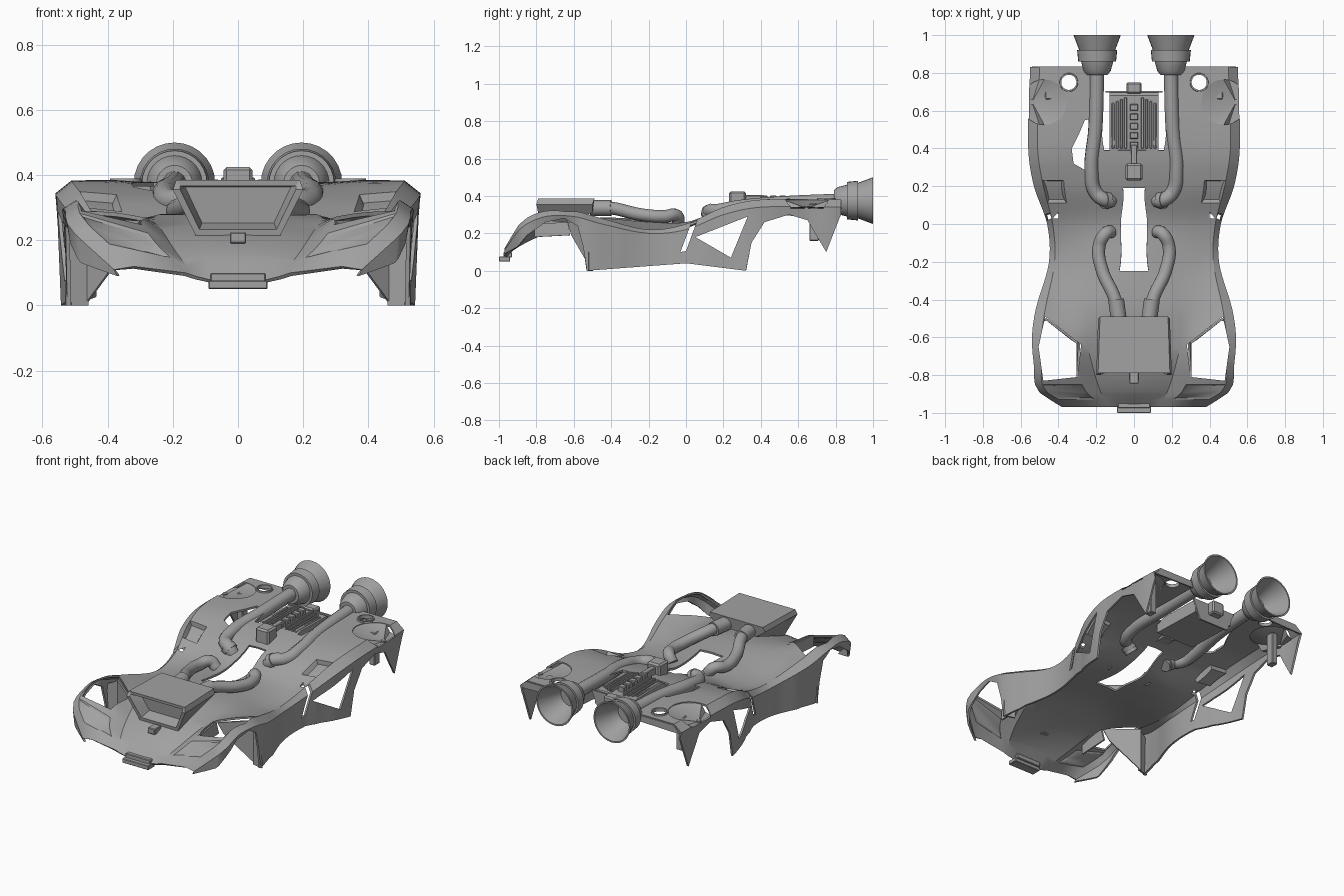
import bpy, bmesh, math
from mathutils import Vector, Matrix

old = bpy.data.objects.get("Cube")
if old:
    bpy.data.objects.remove(old)

grey = bpy.data.materials.new("body grey")
grey.use_nodes = True
colour = (0.36, 0.36, 0.36, 1)
grey.diffuse_color = colour
grey.node_tree.nodes["Principled BSDF"].inputs["Base Color"].default_value = colour
SIDES = ((1, "left"), (-1, "right"))


def make(name, bm, recalc=True):
    """Turn a bmesh into a named object with the body material."""
    if recalc:
        bmesh.ops.recalc_face_normals(bm, faces=bm.faces)
    mesh = bpy.data.meshes.new(name)
    bm.to_mesh(mesh)
    bm.free()
    mesh.materials.append(grey)
    obj = bpy.data.objects.new(name, mesh)
    bpy.context.collection.objects.link(obj)
    return obj


def apply_all(obj):
    """Bake modifiers into the mesh."""
    graph = bpy.context.evaluated_depsgraph_get()
    obj.data = bpy.data.meshes.new_from_object(obj.evaluated_get(graph))
    obj.modifiers.clear()


def box(name, low, high, bevel=0.004):
    low, high = Vector(low), Vector(high)
    bm = bmesh.new()
    bmesh.ops.create_cube(bm, size=1)
    bmesh.ops.scale(bm, vec=high - low, verts=bm.verts)
    bmesh.ops.translate(bm, vec=(low + high) / 2, verts=bm.verts)
    bmesh.ops.bevel(bm, geom=bm.edges[:], offset=bevel, segments=1, affect='EDGES')
    return make(name, bm)


def prism(name, outline, axis, low, high):
    """Extrude a flat outline along x or z."""
    bm = bmesh.new()
    place = (lambda a, b: (low, a, b)) if axis == 'x' else (lambda a, b: (a, b, low))
    face = bm.faces.new([bm.verts.new(place(a, b)) for a, b in outline])
    moved = bmesh.ops.extrude_face_region(bm, geom=[face])["geom"]
    shift = Vector((high - low, 0, 0)) if axis == 'x' else Vector((0, 0, high - low))
    for v in moved:
        if isinstance(v, bmesh.types.BMVert):
            v.co += shift
    return make(name, bm)


def panel(name, points, thick=0.01):
    bm = bmesh.new()
    bm.faces.new([bm.verts.new(p) for p in points])
    obj = make(name, bm)
    solid = obj.modifiers.new("thickness", 'SOLIDIFY')
    solid.thickness, solid.offset = thick, 0
    apply_all(obj)


def circle(cx, cy, r, n=28):
    return [(cx + r * math.cos(math.tau * i / n), cy + r * math.sin(math.tau * i / n)) for i in range(n)]


def lathe(name, profile, centre, axis='y', steps=28):
    """Spin (radius, distance) pairs round an axis."""
    bm = bmesh.new()
    verts = [bm.verts.new((r, 0, d)) for r, d in profile]
    edges = [bm.edges.new(pair) for pair in zip(verts, verts[1:])]
    bmesh.ops.spin(bm, geom=verts + edges, cent=(0, 0, 0), axis=(0, 0, 1), angle=math.tau, steps=steps)
    bmesh.ops.remove_doubles(bm, verts=bm.verts, dist=0.0005)
    turn = Matrix.Rotation(-math.pi / 2, 4, 'X') if axis == 'y' else Matrix()
    bmesh.ops.transform(bm, matrix=Matrix.Translation(centre) @ turn, verts=bm.verts)
    return make(name, bm)


def pipe(name, points, radius):
    curve = bpy.data.curves.new(name, 'CURVE')
    curve.dimensions, curve.bevel_depth = '3D', radius
    curve.bevel_resolution, curve.resolution_u, curve.use_fill_caps = 4, 8, True
    spline = curve.splines.new('BEZIER')
    spline.bezier_points.add(len(points) - 1)
    for bp, p in zip(spline.bezier_points, points):
        bp.co = p
        bp.handle_left_type = bp.handle_right_type = 'AUTO'
    temp = bpy.data.objects.new(name, curve)
    bpy.context.collection.objects.link(temp)
    graph = bpy.context.evaluated_depsgraph_get()
    mesh = bpy.data.meshes.new_from_object(temp.evaluated_get(graph))
    bpy.data.objects.remove(temp)
    mesh.materials.clear()
    mesh.materials.append(grey)
    bpy.context.collection.objects.link(bpy.data.objects.new(name, mesh))


def sample(keys, values, t, smooth=True):
    """Interpolate values over keys, with eased tangents when smooth."""
    i = max(k for k in range(len(keys) - 1) if k == 0 or keys[k] <= t)
    span = keys[i + 1] - keys[i]
    u = (t - keys[i]) / span
    if not smooth:
        return values[i] + u * (values[i + 1] - values[i])

    def slope(k):
        a, b = max(k - 1, 0), min(k + 1, len(keys) - 1)
        return (values[b] - values[a]) / (keys[b] - keys[a]) * span
    return ((2*u**3 - 3*u*u + 1) * values[i] + (u**3 - 2*u*u + u) * slope(i)
            + (3*u*u - 2*u**3) * values[i + 1] + (u**3 - u*u) * slope(i + 1))


# Body shell: lengthwise lines from the cockpit rim out to the shoulder edge
KEYS = [-.97, -.88, -.75, -.6, -.45, -.2, 0, .2, .4, .83]
rim = ([.09, .1, .14, .14, .12, .07, .07, .06, .16, .17], [.08, .16, .22, .26, .28, .27, .26, .33, .37, .38])
ridge = ([.13, .18, .22, .25, .24, .2, .2, .22, .26, .26], [.09, .15, .21, .26, .28, .26, .26, .33, .37, .38])
valley = ([.16, .26, .3, .3, .33, .34, .34, .37, .38, .38], [.1, .2, .27, .27, .25, .22, .24, .33, .38, .38])
crest = ([.32, .47, .49, .49, .47, .42, .43, .48, .51, .5], [.12, .26, .32, .32, .28, .22, .25, .34, .38, .38])
edge = ([.38, .51, .53, .54, .52, .45, .46, .53, .56, .55], [.11, .23, .29, .29, .25, .2, .22, .3, .34, .34])
# Lower edge with both wheel arches
ARCH_Y = [-.97, -.9, -.85, -.75, -.65, -.58, -.55, -.53, 0, .32, .35, .42, .55, .65, .69, .75, .82, .83]
ARCH_Z = [.09, .13, .19, .26, .28, .24, .13, 0, .04, 0, .15, .26, .3, .27, .2, .1, .28, .3]
stations = sorted(set([round(-.97 + .04 * k, 2) for k in range(46)] + ARCH_Y))
bm = bmesh.new()
rows = []
for y in stations:
    half = [(sample(KEYS, xs, y), sample(KEYS, zs, y)) for xs, zs in (rim, ridge, valley, crest, edge)]
    lip = min(sample(ARCH_Y, ARCH_Z, y, False), half[-1][1] - .01)
    half.append((half[-1][0] - .01 + .01 * (-.4 < y < .1), lip))
    full = [(-x, z) for x, z in reversed(half)] + [(0, half[0][1] + .004)] + half
    rows.append([bm.verts.new((x, y, z)) for x, z in full])
lamps, vents = [], []
for a, b in zip(rows, rows[1:]):
    y = (a[0].co.y + b[0].co.y) / 2
    for j in range(len(a) - 1):
        if j in (5, 6) and (-.25 < y < .2 or y > .37):
            continue  # cockpit and engine openings
        face = bm.faces.new((a[j], a[j + 1], b[j + 1], b[j]))
        if j in (2, 9):
            if -.94 < y < -.85:
                lamps.append(face)
            elif .1 < y < .24:
                vents.append(face)
bm.normal_update()
bmesh.ops.inset_region(bm, faces=lamps, thickness=.014, depth=-.006)
bmesh.ops.inset_region(bm, faces=vents, thickness=.014, depth=-.025)
shell = make("body_shell", bm, recalc=False)
solid = shell.modifiers.new("thickness", 'SOLIDIFY')
solid.thickness, solid.offset = .012, -1
apply_all(shell)

# Openings: wheel tops, side slots, side triangles, deck holes, round notches
cutters = [prism("deck_gap_cutter", [(-.2, .56), (-.26, .55), (-.29, .48), (-.33, .4), (-.32, .32), (-.25, .28), (-.2, .28)], 'z', .2, .5)]
for s, side in SIDES:
    wheel = [(.47, -.49), (.28, -.64), (.3, -.81), (.48, -.83), (.505, -.65)]
    cutters.append(prism("wheel_cutter", [(s * x, y) for x, y in wheel], 'z', .05, .5))
    cutters.append(prism("slot_cutter", [(-.03, .1), (0, .105), (.06, .27), (.03, .26)], 'x', s * .4, s * .65))
    cutters.append(prism("triangle_cutter", [(.05, .18), (.33, .29), (.24, .07)], 'x', s * .4, s * .65))
    cutters.append(prism("deck_hole_cutter", circle(s * .345, .75, .04), 'z', .2, .5))
    cutters.append(prism("notch_cutter", circle(s * .475, .645, .12), 'z', .333, .5))
for cutter in cutters:
    cut = shell.modifiers.new("cut", 'BOOLEAN')
    cut.operation, cut.solver, cut.object = 'DIFFERENCE', 'EXACT', cutter
    cutter.hide_render = True
apply_all(shell)
for cutter in cutters:
    bpy.data.objects.remove(cutter)

for s, side in SIDES:
    # Wheel well walls and rear lip
    panel(side + "_arch_back", [(s * .3, -.63, .26), (s * .33, -.61, .19), (s * .47, -.5, 0), (s * .47, -.5, .27)])
    panel(side + "_arch_face", [(s * .46, -.505, 0), (s * .53, -.525, 0), (s * .52, -.525, .24), (s * .46, -.505, .27)])
    panel(side + "_well_wall", [(s * .3, -.81, .25), (s * .3, -.81, .18), (s * .3, -.62, .19), (s * .29, -.63, .26)])
    panel(side + "_rear_lip", [(s * .17, .83, .375), (s * .5, .83, .375), (s * .54, .83, .33), (s * .17, .83, .34)])
    box(side + "_tail_bracket", (s * .45 - .02, .66, .16), (s * .45 + .02, .71, .36))
    # Sunken round dish and deck hole collar
    bm = bmesh.new()
    hub = bm.verts.new((s * .54, .645, .335))
    ring = [bm.verts.new((s * min(x, .555), y, .378 if x < .5 else .34)) for x, y in circle(.475, .645, .12)]
    for p, q in zip(ring, ring[1:] + ring[:1]):
        bm.faces.new((hub, p, q))
    make(side + "_dish", bm)
    lathe(side + "_dish_pin", [(0, 0), (.014, 0), (.014, .02), (0, .02)], (s * .54, .645, .325), 'z', 12)
    lathe(side + "_hole_collar", [(.04, 0), (.05, 0), (.048, .014), (.04, .014), (.04, 0)], (s * .345, .75, .375), 'z')
    # Intake pipes, exhaust pipes and nozzles
    pipe(side + "_intake_pipe", [(s * .08, -.5, .34), (s * .1, -.4, .335), (s * .17, -.24, .3), (s * .185, -.12, .29),
                                 (s * .15, -.05, .295), (s * .12, -.04, .26)], .034)
    pipe(side + "_intake_collar", [(s * .08, -.51, .335), (s * .095, -.4, .335)], .042)
    pipe(side + "_exhaust_pipe", [(s * .12, .125, .28), (s * .15, .125, .315), (s * .205, .17, .32),
                                  (s * .225, .28, .34), (s * .205, .5, .36), (s * .195, .82, .375)], .038)
    pipe(side + "_exhaust_collar", [(s * .135, .125, .3), (s * .16, .127, .317)], .045)
    lathe(side + "_nozzle", [(0, 0), (.055, 0), (.072, .02), (.085, .07), (.1, .07), (.106, .13), (.095, .13),
                             (.125, .21), (.116, .21), (.085, .12), (.062, .06), (0, .06)], (s * .195, .79, .375))
    # Engine ribs
    for k in range(4):
        x = s * (.045 + .022 * k)
        box(f"{side}_engine_rib_{k}", (x - .007, .4, .34), (x + .007, .67 - .01 * k, .392 - .005 * k), .003)

# Intake box with a recessed, tapered mouth
bm = bmesh.new()
loops = []
for y_top, y_low, low, w in ((-.8, -.77, .215, .19), (-.5, -.5, .31, .18)):
    outline = [(-.13, y_low, low), (.13, y_low, low), (w + .01, y_top, .355), (w, y_top + .01, .385), (-w, y_top + .01, .385), (-w - .01, y_top, .355)]
    loops.append([bm.verts.new(p) for p in outline])
front = bm.faces.new(loops[0])
bm.faces.new(loops[1])
for i in range(6):
    j = (i + 1) % 6
    bm.faces.new((loops[0][i], loops[0][j], loops[1][j], loops[1][i]))
bmesh.ops.recalc_face_normals(bm, faces=bm.faces)
bmesh.ops.inset_region(bm, faces=[front], thickness=.022, depth=0)
bmesh.ops.inset_region(bm, faces=[front], thickness=.015, depth=-.07)
make("intake_box", bm)

# Nose
box("nose_plate", (-.09, -1, .05), (.09, -.94, .076), .003)
box("nose_block", (-.085, -.975, .07), (.085, -.93, .1))
box("hood_latch", (-.025, -.845, .19), (.025, -.78, .225))

# Engine block, centre blocks, scoop and tail cap
prism("engine_block", [(.36, .3), (.36, .36), (.42, .375), (.68, .37), (.7, .35), (.7, .29)], 'x', -.13, .13)
panel("engine_back_plate", [(-.15, .7, .37), (.15, .7, .37), (.1, .7, .25), (-.1, .7, .25)])
for k in range(5):
    box(f"engine_centre_block_{k}", (-.022, .4 + .05 * k, .36), (.022, .435 + .05 * k, .402))
box("engine_scoop", (-.045, .23, .33), (.045, .32, .425), .01)
box("engine_spine", (-.016, .31, .36), (.016, .42, .405))
box("tail_cap", (-.04, .69, .3), (.04, .75, .38), .008)

# Smooth shading with sharp creases
bpy.ops.object.select_all(action='DESELECT')
for obj in bpy.context.scene.objects:
    if obj.type == 'MESH':
        obj.select_set(True)
        bpy.context.view_layer.objects.active = obj
bpy.ops.object.shade_smooth_by_angle(angle=math.radians(32))
